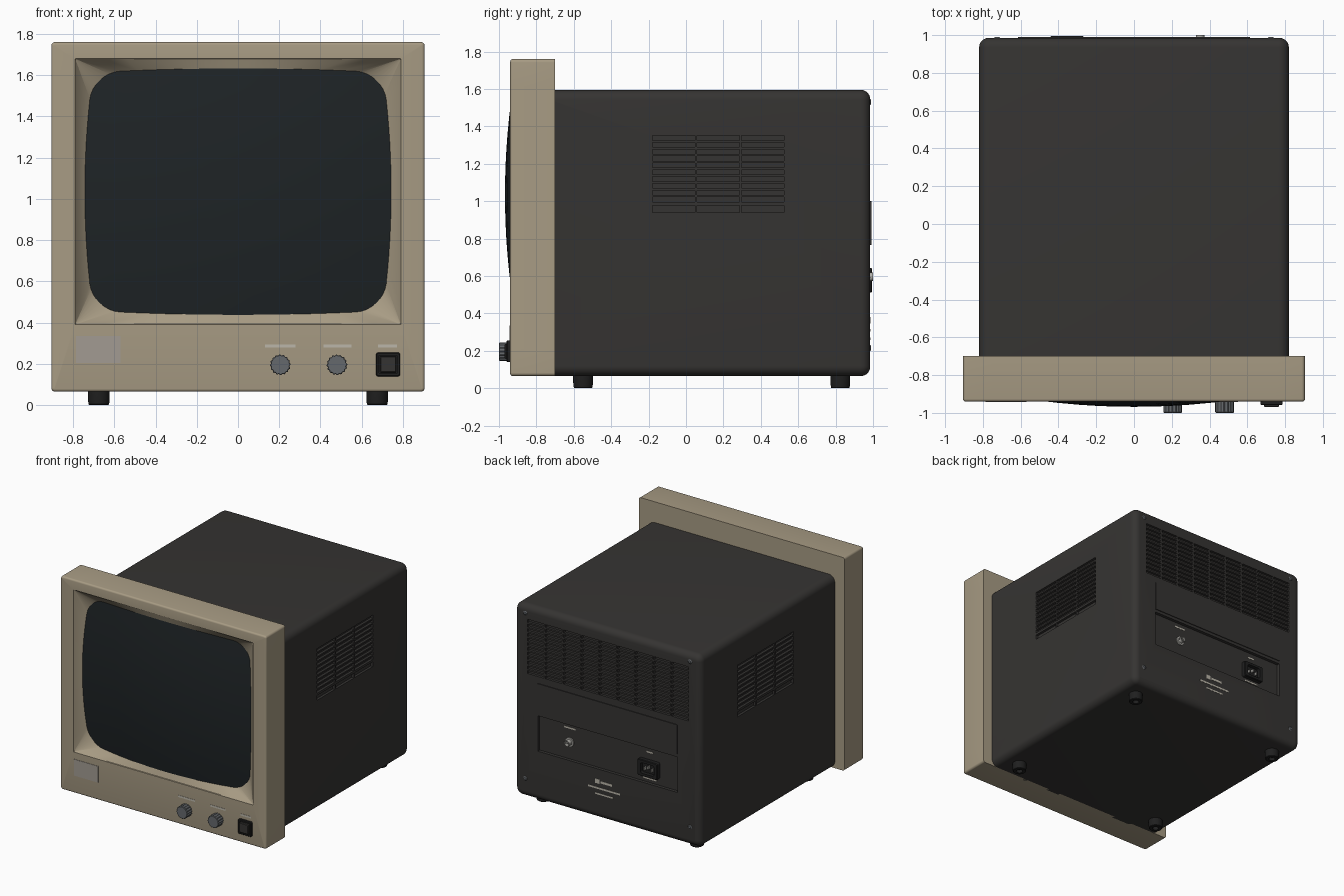
import bpy, bmesh, math
from mathutils import Vector, Matrix

if "Cube" in bpy.data.objects:
    bpy.data.objects.remove(bpy.data.objects["Cube"])


def mat(name, r, g, b):
    m = bpy.data.materials.new(name)
    m.diffuse_color = (r, g, b, 1)
    m.use_nodes = True
    m.node_tree.nodes["Principled BSDF"].inputs["Base Color"].default_value = m.diffuse_color
    return m


BEIGE = mat("beige_plastic", 0.39, 0.33, 0.23)
DARK = mat("dark_case", 0.036, 0.034, 0.032)
GLASS = mat("screen_glass", 0.013, 0.017, 0.019)
BLACK = mat("black_plastic", 0.014, 0.014, 0.014)
GREY = mat("knob_grey", 0.13, 0.14, 0.15)
LABEL = mat("label_print", 0.50, 0.47, 0.40)
BADGE = mat("badge_plate", 0.36, 0.33, 0.29)
METAL = mat("metal", 0.45, 0.44, 0.41)


def finish(bm, name, material):
    bmesh.ops.recalc_face_normals(bm, faces=bm.faces)
    me = bpy.data.meshes.new(name)
    bm.to_mesh(me)
    bm.free()
    me.materials.append(material)
    ob = bpy.data.objects.new(name, me)
    bpy.context.collection.objects.link(ob)
    return ob


def smooth(ob):
    bpy.ops.object.select_all(action='DESELECT')
    ob.select_set(True)
    bpy.context.view_layer.objects.active = ob
    bpy.ops.object.shade_smooth_by_angle(angle=math.radians(32))


def loft(name, rings, material, cap_start=True, cap_end=True):
    """Skin a list of equal-length point rings."""
    bm = bmesh.new()
    vr = [[bm.verts.new(p) for p in r] for r in rings]
    n = len(rings[0])
    for a, b in zip(vr, vr[1:]):
        for i in range(n):
            j = (i + 1) % n
            bm.faces.new((a[i], a[j], b[j], b[i]))
    if cap_start:
        bm.faces.new(vr[0])
    if cap_end:
        bm.faces.new(vr[-1])
    ob = finish(bm, name, material)
    smooth(ob)
    return ob


def rrect(hx, hz, r, y, cx=0, cz=0, m=8, n=0, bow_x=0, bow_z=0):
    """Rounded rectangle in the xz plane, optionally with bowed sides."""
    corners = []
    for k, (sx, sz) in enumerate([(1, 1), (-1, 1), (-1, -1), (1, -1)]):
        corners.append([Vector((sx * (hx - r) + r * math.cos(a), y, sz * (hz - r) + r * math.sin(a)))
                        for a in [math.pi / 2 * (k + i / m) for i in range(m + 1)]])
    pts = []
    for k in range(4):
        pts += corners[k]
        a, b = corners[k][-1], corners[(k + 1) % 4][0]
        pts += [a.lerp(b, i / (n + 1)) for i in range(1, n + 1)]
    out = []
    for p in pts:
        u, v = p.x / hx, p.z / hz
        out.append(Vector((cx + p.x + bow_x * u * (1 - v * v), y, cz + p.z + bow_z * v * (1 - u * u))))
    return out


def circle(r, y, cx, cz, n=24, flute=0):
    return [Vector((cx + (r - flute * (i // 2 % 2)) * math.cos(2 * math.pi * i / n), y,
                    cz + (r - flute * (i // 2 % 2)) * math.sin(2 * math.pi * i / n))) for i in range(n)]


def boxes(name, items, material):
    """Many boxes in one mesh: each item is x0, x1, y0, y1, z0, z1."""
    bm = bmesh.new()
    for x0, x1, y0, y1, z0, z1 in items:
        c = Matrix.Translation(((x0 + x1) / 2, (y0 + y1) / 2, (z0 + z1) / 2))
        bmesh.ops.create_cube(bm, size=1, matrix=c @ Matrix.Diagonal((x1 - x0, y1 - y0, z1 - z0, 1)))
    return finish(bm, name, material)


# main case with rounded back
BACK, R = 0.985, 0.05
rings = [rrect(0.82, 0.765, 0.055, -0.72, cz=0.83)]
for i in range(7):
    a = math.pi / 2 * i / 6
    d = R * (1 - math.cos(a))
    rings.append(rrect(0.82 - d, 0.765 - d, 0.055 - d, BACK - R + R * math.sin(a), cz=0.83))
case = loft("case", rings, DARK)

# vent slots and connector pocket cut into the case
cuts = []
for s in (-1, 1):
    xa, xb = sorted((s * 0.80, s * 0.86))
    for c in range(3):
        y = -0.18 + c * 0.238
        for k in range(10):
            z = 1.35 - k * 0.0365
            cuts.append((xa, xb, y, y + 0.228, z - 0.025, z))
        cuts.append((xa, xb, y, y + 0.228, 0.94, 0.978))
for c in range(9):
    x = -0.71 + c * 0.1585
    for k in range(12):
        z = 1.485 - k * 0.037
        cuts.append((x, x + 0.146, BACK - 0.02, BACK + 0.05, z - 0.024, z))
cuts.append((-0.615, 0.615, BACK - 0.025, BACK + 0.05, 0.46, 0.742))
cutter = boxes("vent_cutter", cuts, DARK)
cutter.hide_render = True
mod = case.modifiers.new("cut", 'BOOLEAN')
mod.operation, mod.solver, mod.object = 'DIFFERENCE', 'EXACT', cutter
bpy.context.view_layer.objects.active = case
bpy.ops.object.modifier_apply(modifier=mod.name)
bpy.data.objects.remove(cutter)
smooth(case)

# screen dome
SZ = 1.035


def dome(x, z):
    return -0.968 + 0.13 * (x * x + (z - SZ) ** 2)


def outline(y=0):
    return rrect(0.70, 0.575, 0.13, y, cz=SZ, n=12, bow_x=0.04, bow_z=0.02)


rings = []
for k in (1.004, 0.85, 0.7, 0.55, 0.4, 0.25, 0.1):
    ring = []
    for p in outline():
        x, z = p.x * k, SZ + (p.z - SZ) * k
        ring.append(Vector((x, dome(x, z), z)))
    rings.append(ring)
loft("screen", rings, GLASS, cap_start=False)

# front bezel with funnel sloping in to the screen
F = -0.94
edge = [Vector((p.x, dome(p.x, p.z) + 0.004, p.z)) for p in outline()]
rings = [rrect(0.905, 0.8475, 0.018, -0.70, cz=0.9125, n=12)]
for i in range(5):
    a = math.pi / 2 * i / 4
    d = 0.014 * (1 - math.cos(a))
    rings.append(rrect(0.905 - d, 0.8475 - d, 0.018 - d, F + 0.014 * (1 - math.sin(a)), cz=0.9125, n=12))
rings += [rrect(0.79, 0.645, 0.004, F, cz=SZ, n=12),
          rrect(0.788, 0.643, 0.004, F + 0.006, cz=SZ, n=12),
          edge, outline(-0.80)]
loft("bezel", rings, BEIGE)

# control knobs
for name, x in (("brightness_knob", 0.205), ("contrast_knob", 0.48)):
    loft(name, [circle(0.05, F + 0.01, x, 0.195, 64, 0.004), circle(0.05, -0.996, x, 0.195, 64, 0.004),
                circle(0.046, -1.0, x, 0.195, 64, 0.003)], GREY)

# power switch
sw = dict(cx=0.728, cz=0.197, m=4)
loft("switch_housing", [rrect(0.058, 0.058, 0.01, F + 0.01, **sw), rrect(0.058, 0.058, 0.01, -0.955, **sw),
                        rrect(0.054, 0.054, 0.008, -0.959, **sw), rrect(0.044, 0.044, 0.004, -0.959, **sw),
                        rrect(0.044, 0.044, 0.004, -0.945, **sw)], BLACK)
loft("switch_button", [rrect(0.039, 0.039, 0.004, -0.944, **sw), rrect(0.039, 0.039, 0.004, -0.966, **sw),
                       rrect(0.035, 0.035, 0.003, -0.97, **sw)], DARK)

# printed marks and badge on the front
boxes("front_marks", [(a, b, F - 0.002, F + 0.01, 0.279, 0.294)
                      for a, b in ((0.13, 0.28), (0.415, 0.55), (0.68, 0.772))], LABEL)
boxes("badge", [(-0.785, -0.57, F - 0.003, F + 0.01, 0.205, 0.335)], BADGE)

# rear plate
loft("rear_plate", [rrect(0.615, 0.1175, 0.006, y, cz=0.8825, m=3) for y in (BACK - 0.01, BACK + 0.006)], DARK)

# video socket
P = BACK - 0.025
loft("video_socket", [circle(r, y, 0.35, 0.595) for r, y in
                      ((0.036, P - 0.005), (0.036, P + 0.01), (0.023, P + 0.01), (0.023, 1.0),
                       (0.017, 1.0), (0.017, 0.975))], METAL)
loft("video_pin", [circle(0.005, y, 0.35, 0.595, 12) for y in (0.97, 0.995)], METAL)
boxes("video_lugs", [(0.32, 0.38, 0.982, 0.99, 0.59, 0.60)], METAL)

# mains inlet with three pins
pw = dict(cx=-0.355, cz=0.577, m=4)
loft("mains_inlet", [rrect(0.088, 0.065, 0.012, P - 0.005, **pw), rrect(0.088, 0.065, 0.012, 0.99, **pw),
                     rrect(0.084, 0.061, 0.010, 0.995, **pw), rrect(0.060, 0.042, 0.016, 0.995, **pw),
                     rrect(0.060, 0.042, 0.016, 0.966, **pw)], BLACK)
boxes("mains_pins", [(-0.355 + d - 0.005, -0.355 + d + 0.005, 0.96, 0.988, 0.565 + e, 0.588 + e)
                     for d, e in ((-0.032, -0.005), (0, 0.01), (0.032, -0.005))], METAL)

# printed marks on the back
marks = [(0.30, 0.40, P, 0.70, 0.712), (-0.385, -0.325, P, 0.695, 0.707), (-0.415, -0.295, P, 0.485, 0.495),
         (0.07, 0.11, BACK, 0.345, 0.38), (-0.04, 0.06, BACK, 0.352, 0.37),
         (-0.11, 0.17, BACK, 0.302, 0.316), (-0.05, 0.11, BACK, 0.258, 0.270)]
boxes("rear_marks", [(a, b, y - 0.005, y + 0.002, c, d) for a, b, y, c, d in marks], LABEL)

# rear screws and rubber feet
for sx in (-1, 1):
    for z in (0.215, 1.53):
        loft("screw", [circle(r, y, sx * 0.725, z, 16) for r, y in
                       ((0.017, BACK - 0.02), (0.017, BACK), (0.010, BACK + 0.005))], GREY)
    for y in (-0.55, 0.825):
        rings = [[Vector((p.x, y + p.z, z)) for p in circle(r, 0, sx * 0.675, 0, 32)] for r, z in
                 ((0.053, 0.075), (0.053, 0.03), (0.05, 0.004), (0.046, 0), (0.024, 0), (0.024, 0.025))]
        loft("foot", rings, BLACK)
